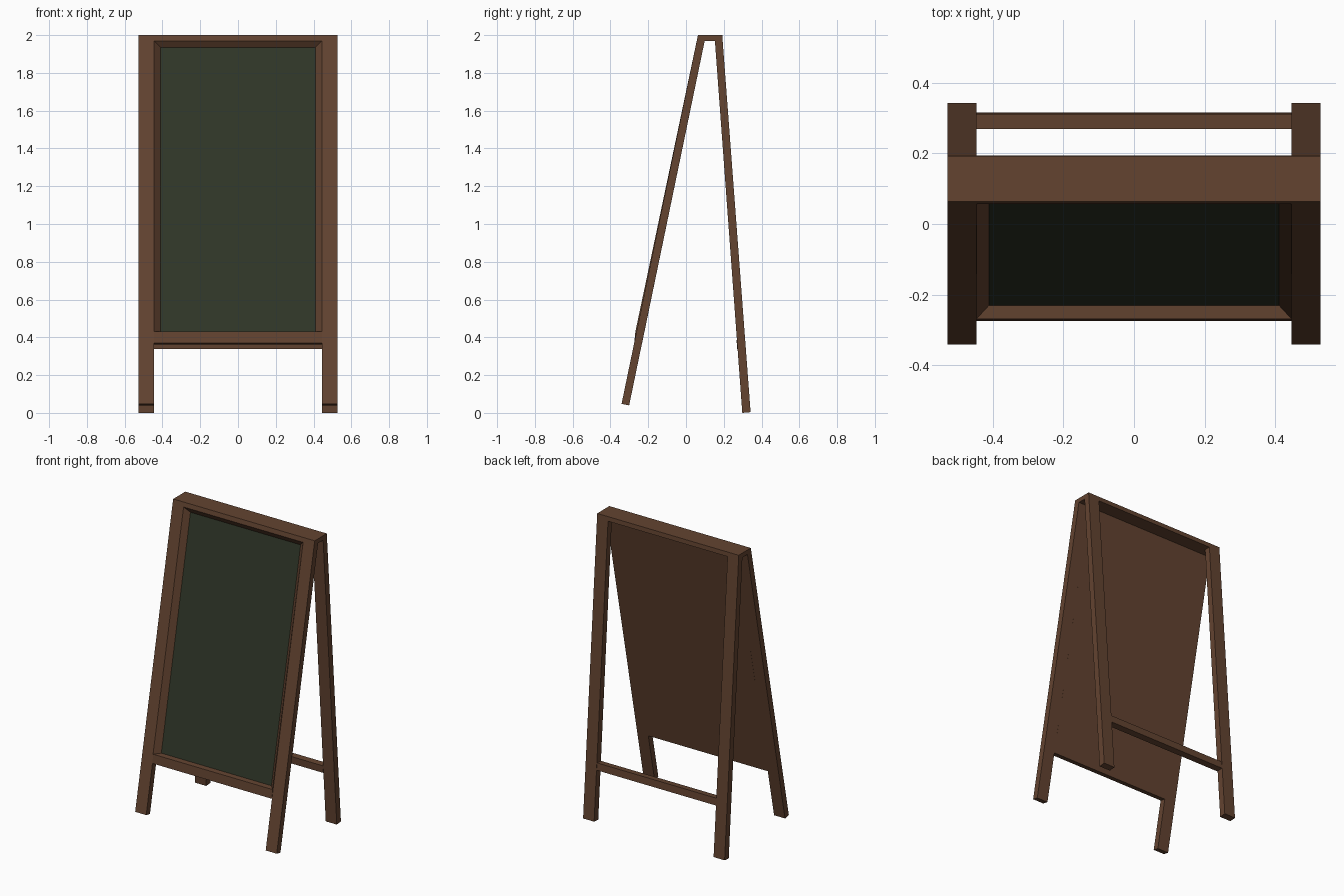
import bpy, bmesh

if "Cube" in bpy.data.objects:
    bpy.data.objects.remove(bpy.data.objects["Cube"])


def material(name, color):
    m = bpy.data.materials.new(name)
    m.diffuse_color = color
    m.use_nodes = True
    m.node_tree.nodes["Principled BSDF"].inputs["Base Color"].default_value = m.diffuse_color
    return m


WOOD = material("wood", (0.125, 0.057, 0.03, 1))
SLATE = material("slate", (0.029, 0.037, 0.021, 1))


def make_object(name, bm, mats):
    bmesh.ops.recalc_face_normals(bm, faces=bm.faces)
    me = bpy.data.meshes.new(name)
    bm.to_mesh(me)
    bm.free()
    for m in mats:
        me.materials.append(m)
    ob = bpy.data.objects.new(name, me)
    bpy.context.collection.objects.link(ob)
    return ob


def prism(name, profile, x0, x1):
    """Extrude a (y, z) profile from x0 to x1."""
    bm = bmesh.new()
    f = bm.faces.new([bm.verts.new((x0, y, z)) for y, z in profile])
    r = bmesh.ops.extrude_face_region(bm, geom=[f])
    for v in r["geom"]:
        if isinstance(v, bmesh.types.BMVert):
            v.co.x = x1
    return make_object(name, bm, [WOOD])


HALF, INNER, OPEN = 0.527, 0.445, 0.41

# Splayed legs, one pair in front and one behind
front_leg = [(-0.341, 0.048), (-0.301, 0.04), (0.099, 1.97), (0.057, 1.97)]
back_leg = [(0.298, 0.0), (0.342, 0.004), (0.194, 1.97), (0.153, 1.97)]
for side, s in (("left", -1), ("right", 1)):
    prism("front_leg_" + side, front_leg, s * INNER, s * HALF)
    prism("back_leg_" + side, back_leg, s * INNER, s * HALF)

# Top board joining both pairs
prism("top_board", [(0.057, 1.97), (0.194, 1.97), (0.192, 2.0), (0.063, 2.0)], -HALF, HALF)

# Rear brace
prism("rear_brace", [(0.270, 0.337), (0.315, 0.34), (0.311, 0.388), (0.268, 0.385)], -INNER, INNER)

# Writing panel: lower rail, sloped frame around a recessed slate, flat back
bm = bmesh.new()


def pair(x, y, z):
    return bm.verts.new((-x, y, z)), bm.verts.new((x, y, z))


rail = pair(INNER, -0.274, 0.37)
low_out = pair(INNER, -0.268, 0.43)
low_in = pair(OPEN, -0.23, 0.432)
top_in = pair(OPEN, 0.08, 1.935)
top_out = pair(INNER, 0.057, 1.97)
top_back = pair(INNER, 0.099, 1.97)
low_back = pair(INNER, -0.234, 0.362)
strips = [rail, low_out, low_in, top_in, top_out, top_back, low_back]
for i, a in enumerate(strips):
    b = strips[(i + 1) % len(strips)]
    face = bm.faces.new((a[0], a[1], b[1], b[0]))
    if a is low_in:
        face.material_index = 1
for k in (0, 1):
    bm.faces.new((low_out[k], low_in[k], top_in[k], top_out[k]))
    bm.faces.new((rail[k], low_out[k], top_out[k], top_back[k], low_back[k]))
make_object("writing_panel", bm, [WOOD, SLATE])
